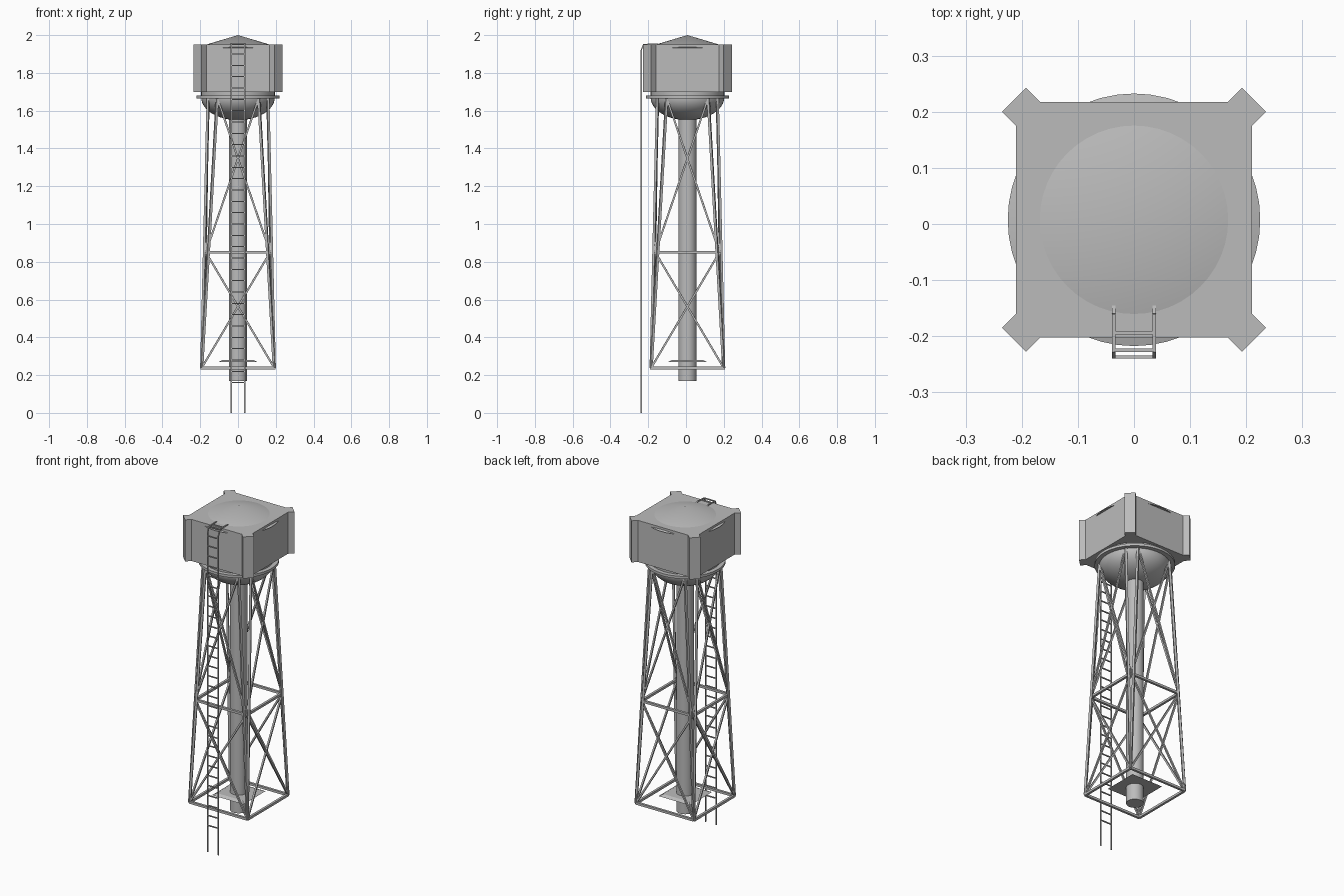
import bpy, bmesh, math
from mathutils import Vector, Matrix

cube = bpy.data.objects.get("Cube")
if cube:
    bpy.data.objects.remove(cube, do_unlink=True)

CY = 0.0075  # tower axis offset in y


def material(name, value):
    m = bpy.data.materials.new(name)
    m.use_nodes = True
    col = (value, value, value, 1)
    m.diffuse_color = col
    m.node_tree.nodes["Principled BSDF"].inputs["Base Color"].default_value = col
    return m


GREY = material("painted grey steel", 0.5)


def finish(name, bm, smooth=False, offset=CY):
    bmesh.ops.recalc_face_normals(bm, faces=bm.faces)
    me = bpy.data.meshes.new(name)
    bm.to_mesh(me)
    bm.free()
    me.materials.append(GREY)
    ob = bpy.data.objects.new(name, me)
    ob.location.y = offset
    bpy.context.collection.objects.link(ob)
    if smooth:
        bpy.ops.object.select_all(action='DESELECT')
        ob.select_set(True)
        bpy.context.view_layer.objects.active = ob
        bpy.ops.object.shade_smooth_by_angle(angle=math.radians(35))
    return ob


def lathe(name, profile, steps=48):
    """Spin an (r, z) profile about the tower axis."""
    bm = bmesh.new()
    vs = [bm.verts.new((r, 0, z)) for r, z in profile]
    es = [bm.edges.new(pair) for pair in zip(vs, vs[1:])]
    bmesh.ops.spin(bm, geom=vs + es, cent=(0, 0, 0), axis=(0, 0, 1),
                   angle=math.tau, steps=steps, use_duplicate=False)
    bmesh.ops.remove_doubles(bm, verts=bm.verts, dist=0.0002)
    return finish(name, bm, True)


def add_box(bm, size, matrix):
    bmesh.ops.create_cube(bm, size=1, matrix=matrix @ Matrix.Diagonal((*size, 1)))


def add_bar(bm, a, b, width):
    """Square bar between two points."""
    a, b = Vector(a), Vector(b)
    d = b - a
    turn = d.to_track_quat('Z', 'Y').to_matrix().to_4x4()
    add_box(bm, (width, width, d.length), Matrix.Translation((a + b) / 2) @ turn)


# Tank: square housing with diagonal corner posts
Z0, Z1, HALF = 1.70, 1.95, 0.21
mid, height = (Z0 + Z1) / 2, Z1 - Z0
bm = bmesh.new()
add_box(bm, (2 * HALF, 2 * HALF, height), Matrix.Translation((0, 0, mid)))
finish("tank_housing", bm)

bm = bmesh.new()
for k in range(4):
    m = (Matrix.Rotation(math.radians(45 + 90 * k), 4, 'Z')
         @ Matrix.Translation((0.26, 0, mid)))
    add_box(bm, (0.085, 0.061, height), m)
finish("corner_posts", bm)

# Shallow roof cone that pokes slightly through the housing walls
lathe("roof_cone", [(0, 2.0), (0.225, 1.933), (0, 1.933)])

# Tank drum with rounded bowl, and the ring around it
R, ZB, DEPTH = 0.195, 1.67, 0.12
bowl = [(R * math.cos(t), ZB - DEPTH * math.sin(t))
        for t in (math.pi / 2 * i / 12 for i in range(13))]
lathe("tank_drum_and_bowl", [(0, 1.71), (R, 1.71)] + bowl)
lathe("tank_ring", [(0.19, 1.68), (0.22, 1.68), (0.22, 1.665), (0.19, 1.665), (0.19, 1.68)])

# Central riser pipe and its foot plate
lathe("riser_pipe", [(0, 0.17), (0.048, 0.17), (0.048, 1.57), (0, 1.57)], 32)
bm = bmesh.new()
bmesh.ops.create_cone(bm, cap_ends=True, segments=4, radius1=0.148, radius2=0.12, depth=0.01,
                      matrix=Matrix.Translation((0, 0, 0.274)) @ Matrix.Rotation(math.pi / 4, 4, 'Z'))
finish("riser_foot_plate", bm)

# Tower frame: paired legs, cross braces and two rings of girts
BASE, MID, TOP = (0.192, 0.238), (0.17, 0.85), 1.668
NEAR, FAR = 0.11, 0.158
legs, braces, girts = bmesh.new(), bmesh.new(), bmesh.new()
for k in range(4):
    turn = Matrix.Rotation(math.pi / 2 * k, 4, 'Z')

    def bar(bm, a, b, w):
        add_bar(bm, turn @ Vector(a), turn @ Vector(b), w)

    for s in (-1, 1):
        low = (s * BASE[0], -BASE[0], BASE[1])
        middle = (s * MID[0], -MID[0], MID[1])
        bar(legs, low, (s * NEAR, -FAR, TOP), 0.013)
        bar(braces, low, (-s * MID[0], -MID[0], MID[1]), 0.010)
        bar(braces, middle, (-s * NEAR, -FAR, TOP), 0.010)
    for h, z in (BASE, MID):
        bar(girts, (-h, -h, z), (h, -h, z), 0.014)
finish("tower_legs", legs)
finish("cross_braces", braces)
finish("horizontal_girts", girts)

# Ladder: bent rails hooked over the roof, with evenly spaced rungs
LX, LY, W = 0.036, -0.237, 0.006
path = [(LY, 0), (LY, 1.92), (-0.225, 1.95), (-0.16, 1.954), (-0.145, 1.95)]
rails, rungs = bmesh.new(), bmesh.new()
for x in (-LX, LX):
    for a, b in zip(path, path[1:]):
        add_bar(rails, (x, *a), (x, *b), W)
places = [(LY, 0.16 + 0.06 * i) for i in range(30)] + [(-0.225, 1.95), (-0.194, 1.953)]
for y, z in places:
    add_bar(rungs, (-LX, y, z), (LX, y, z), W)
finish("ladder_rails", rails, offset=0)
finish("ladder_rungs", rungs, offset=0)
